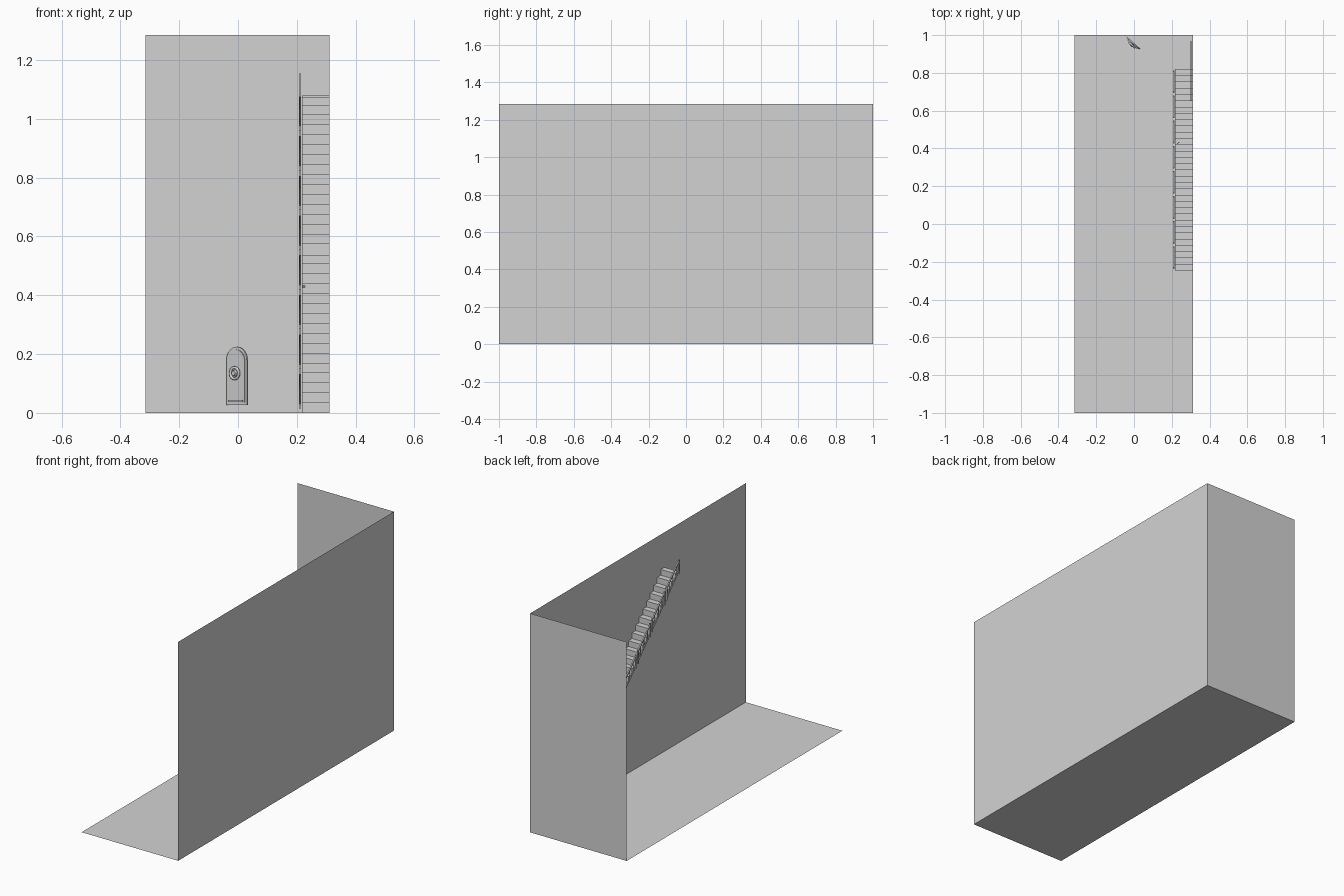
import bpy, bmesh, math
from mathutils import Matrix, Vector

if "Cube" in bpy.data.objects:
    bpy.data.objects.remove(bpy.data.objects["Cube"])

grey = bpy.data.materials.new("plain_grey")
grey.diffuse_color = (0.65, 0.65, 0.65, 1)
grey.use_nodes = True
grey.node_tree.nodes["Principled BSDF"].inputs["Base Color"].default_value = grey.diffuse_color

X0, X1, H = -0.315, 0.312, 1.285


def add(name, bm, matrix=Matrix(), smooth=False):
    me = bpy.data.meshes.new(name)
    bm.to_mesh(me)
    bm.free()
    me.materials.append(grey)
    for p in me.polygons:
        p.use_smooth = smooth
    ob = bpy.data.objects.new(name, me)
    ob.matrix_world = matrix
    bpy.context.collection.objects.link(ob)
    return ob


def quad(name, pts):
    bm = bmesh.new()
    bm.faces.new([bm.verts.new(p) for p in pts])
    return add(name, bm)


def box(bm, lo, hi):
    c = [(a + b) / 2 for a, b in zip(lo, hi)]
    s = [b - a for a, b in zip(lo, hi)]
    m = Matrix.Translation(c) @ Matrix.Diagonal((*s, 1))
    bmesh.ops.create_cube(bm, size=1, matrix=m)


def bar(bm, a, b, t):
    """Thin square bar from a to b in a plane of constant x."""
    a, b = Vector(a), Vector(b)
    d = b - a
    m = (Matrix.Translation((a + b) / 2)
         @ Matrix.Rotation(math.atan2(d.z, d.y), 4, 'X')
         @ Matrix.Diagonal((t, d.length, t, 1)))
    bmesh.ops.create_cube(bm, size=1, matrix=m)


# Room shell: floor, back wall and right wall
quad("floor", [(X0, -1, 0), (X1, -1, 0), (X1, 1, 0), (X0, 1, 0)])
quad("back_wall", [(X0, 1, 0), (X1, 1, 0), (X1, 1, H), (X0, 1, H)])
quad("right_wall", [(X1, 1, 0), (X1, -1, 0), (X1, -1, H), (X1, 1, H)])

# Staircase: stepped sheet rising towards the front
N, YB, YT, ZT = 32, 0.82, -0.245, 1.08
run, rise = (YB - YT) / N, ZT / N
profile = [(YB, 0)]
for i in range(N):
    profile += [(YB - i * run, (i + 1) * rise), (YB - (i + 1) * run, (i + 1) * rise)]
bm = bmesh.new()
rows = [[bm.verts.new((x, y, z)) for x in (0.218, X1)] for y, z in profile]
for a, b in zip(rows, rows[1:]):
    bm.faces.new((a[0], a[1], b[1], b[0]))
add("stairs", bm)

# Small edge strip at the head of each flight
bm = bmesh.new()
for k in (N // 2, N):
    y, z = YB - k * run, k * rise
    box(bm, (0.218, y, z - 0.007), (X1, y + 0.008, z))
add("flight_edges", bm)

# Railing: eight panels of four steps each
bm = bmesh.new()
RX = 0.211


def on_slope(step, up):
    return (RX, YB - step * run, step * rise + up)


for p in range(8):
    s, e = p * 4 + 0.3, p * 4 + 3.7
    bar(bm, on_slope(s, 0.078), on_slope(e, 0.078), 0.007)
    bar(bm, on_slope(s, 0.02), on_slope(e, 0.02), 0.005)
    for k in (s, e):
        bar(bm, on_slope(k, 0.005), on_slope(k, 0.085), 0.007)
    for k in (1, 2, 3):
        bar(bm, on_slope(p * 4 + k, 0.02), on_slope(p * 4 + k, 0.078), 0.003)
add("railing", bm)

# Arched door standing ajar near the back wall
door = Matrix.Translation((-0.003, 0.957, 0)) @ Matrix.Rotation(math.radians(-42), 4, 'Z')


def arch(name, w, z0, z1, y0, y1):
    r = w / 2
    pts = [(-r, z0), (r, z0)]
    for i in range(17):
        a = math.pi * i / 16
        pts.append((r * math.cos(a), z1 - r + r * math.sin(a)))
    bm = bmesh.new()
    f = bm.faces.new([bm.verts.new((x, y0, z)) for x, z in pts])
    g = bmesh.ops.extrude_face_region(bm, geom=[f])["geom"]
    bmesh.ops.translate(bm, vec=(0, y1 - y0, 0),
                        verts=[v for v in g if isinstance(v, bmesh.types.BMVert)])
    bmesh.ops.recalc_face_normals(bm, faces=bm.faces)
    return add(name, bm, door)


arch("arched_door", 0.094, 0.027, 0.225, -0.003, 0.003)
arch("door_panel", 0.078, 0.035, 0.215, -0.006, -0.003)

# Ledge at the foot of the door
bm = bmesh.new()
box(bm, (-0.033, -0.010, 0.037), (0.033, -0.006, 0.044))
add("door_ledge", bm, door)

# Round knocker: ring and boss
bpy.ops.mesh.primitive_torus_add(major_radius=0.019, minor_radius=0.005,
                                 major_segments=24, minor_segments=8)
ring = bpy.context.object
ring.name = "knocker_ring"
ring.data.materials.append(grey)
face_out = Matrix.Rotation(math.pi / 2, 4, 'X')
ring.matrix_world = door @ Matrix.Translation((0, -0.013, 0.135)) @ face_out
bpy.ops.object.shade_smooth()
bm = bmesh.new()
bmesh.ops.create_cone(bm, cap_ends=True, segments=20, radius1=0.012, radius2=0.008, depth=0.014)
add("knocker_boss", bm, door @ Matrix.Translation((0, -0.013, 0.135)) @ face_out)

# Picture on the right wall above the foot of the stairs
bm = bmesh.new()
box(bm, (0.300, 0.65, 0.40), (0.304, 0.97, 0.62))
add("wall_picture", bm)

# Floor plate
bm = bmesh.new()
box(bm, (0.112, 0.467, 0.0), (0.154, 0.499, 0.002))
add("floor_plate", bm)

# Small item lying on the stairs
bm = bmesh.new()
box(bm, (-0.014, -0.002, -0.003), (0.014, 0.002, 0.003))
add("small_item", bm, Matrix.Translation((0.23, 0.425, 0.43)) @ Matrix.Rotation(0.7, 4, 'Z'))
